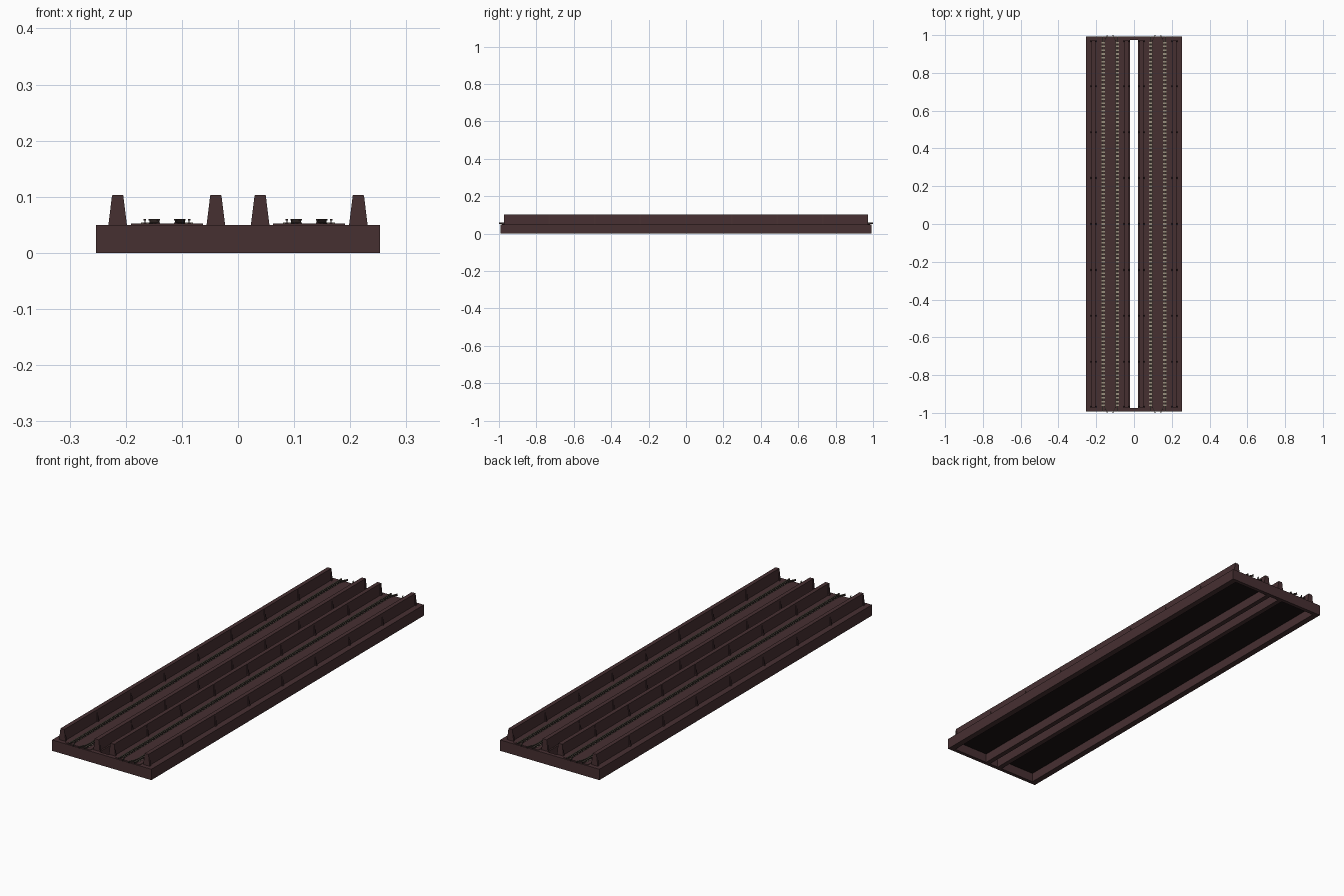
import bpy, bmesh, math
from mathutils import Vector

if "Cube" in bpy.data.objects:
    bpy.data.objects.remove(bpy.data.objects["Cube"])


def material(name, rgb):
    m = bpy.data.materials.new(name)
    m.diffuse_color = (*rgb, 1)
    m.use_nodes = True
    m.node_tree.nodes["Principled BSDF"].inputs["Base Color"].default_value = m.diffuse_color
    return m


BROWN = material("red_brown_steel", (0.062, 0.029, 0.031))
DARK = material("dark_underside", (0.010, 0.006, 0.006))
RUST = material("dark_rail", (0.035, 0.024, 0.021))
BEIGE = material("pale_beige", (0.32, 0.28, 0.21))

TRACK = 0.1265               # track centre distance from the middle
HALF_W, HALF_L, DECK_Z = 0.253, 0.992, 0.05


def finish(bm, name, *mats):
    bmesh.ops.recalc_face_normals(bm, faces=bm.faces)
    me = bpy.data.meshes.new(name)
    bm.to_mesh(me)
    bm.free()
    for m in mats:
        me.materials.append(m)
    ob = bpy.data.objects.new(name, me)
    bpy.context.collection.objects.link(ob)
    return ob


def add_box(bm, x0, x1, y0, y1, z0, z1):
    vs = bmesh.ops.create_cube(bm, size=1)["verts"]
    for v in vs:
        v.co = Vector((x1 if v.co.x > 0 else x0,
                       y1 if v.co.y > 0 else y0,
                       z1 if v.co.z > 0 else z0))


def add_sweep(bm, section, path):
    """Sweep a closed x-z section along (x, y) path points."""
    rings = [[bm.verts.new((px + x, py, z)) for x, z in section] for px, py in path]
    n = len(section)
    for a, b in zip(rings, rings[1:]):
        for i in range(n):
            bm.faces.new((a[i], a[(i + 1) % n], b[(i + 1) % n], b[i]))
    bm.faces.new(rings[0])
    bm.faces.new(rings[-1])


def trapezoid(half_bottom, half_top, z0, z1):
    return [(-half_bottom, z0), (half_bottom, z0), (half_top, z1), (-half_top, z1)]


# Base girders: outer and inner long beams, plus the end beams
bm = bmesh.new()
for s in (-1, 1):
    for a, b in ((0.0225, 0.045), (0.225, HALF_W)):
        x0, x1 = sorted((s * a, s * b))
        add_box(bm, x0, x1, -0.975, 0.975, 0, DECK_Z)
    y0, y1 = sorted((s * 0.975, s * HALF_L))
    add_box(bm, -HALF_W, HALF_W, y0, y1, 0, DECK_Z)
finish(bm, "base_frame", BROWN)

# Deck plates, dark on the underside
bm = bmesh.new()
for s in (-1, 1):
    x0, x1 = sorted((s * 0.045, s * 0.225))
    add_box(bm, x0, x1, -0.975, 0.975, 0.042, DECK_Z)
bmesh.ops.recalc_face_normals(bm, faces=bm.faces)
for f in bm.faces:
    f.material_index = 1 if f.normal.z < -0.5 else 0
finish(bm, "deck_plate", BROWN, DARK)

# Slightly raised track beds
bm = bmesh.new()
for s in (-1, 1):
    add_box(bm, s * TRACK - 0.064, s * TRACK + 0.064, -0.985, 0.985, DECK_Z, 0.052)
finish(bm, "track_bed", BROWN)

# Four parapet walls, each with tapered ribs
walls, ribs = bmesh.new(), bmesh.new()
for x in (-0.2145, -0.0395, 0.0395, 0.2145):
    add_sweep(walls, trapezoid(0.0105, 0.0095, DECK_Z, 0.103), [(x, -0.972), (x, 0.972)])
    for i in range(-3, 4):
        y = i * 0.2435
        add_sweep(ribs, trapezoid(0.0165, 0.0100, DECK_Z, 0.1025),
                  [(x, y - 0.004), (x, y + 0.004)])
    for y in (-0.968, 0.968):
        add_sweep(ribs, trapezoid(0.0165, 0.0100, DECK_Z, 0.1025),
                  [(x, y - 0.004), (x, y + 0.004)])
finish(walls, "parapet_wall", BROWN)
finish(ribs, "parapet_rib", BROWN)


def rail_section(w):
    """I-shaped rail with a foot, web and head."""
    right = [(w, 0.052), (w, 0.0535), (w * 0.3, 0.0545),
             (w * 0.3, 0.0575), (w * 0.8, 0.058), (w * 0.8, 0.060)]
    return right + [(-x, z) for x, z in reversed(right)]


# Running rails with pale tops, and check rails bending inward at the ends
running, check = bmesh.new(), bmesh.new()
bend = [(0.031, 0.955), (0.029, 0.968), (0.024, 0.980), (0.018, 0.991), (0.0145, 1.0)]
for t in (-TRACK, TRACK):
    for s in (-1, 1):
        x = t + s * 0.0395
        add_sweep(running, rail_section(0.0028), [(x, -HALF_L), (x, HALF_L)])
        path = [(t + s * o, -y) for o, y in reversed(bend)]
        path += [(t + s * o, y) for o, y in bend]
        add_sweep(check, rail_section(0.0022), path)
for bm, name in ((running, "running_rail"), (check, "check_rail")):
    bmesh.ops.recalc_face_normals(bm, faces=bm.faces)
    for f in bm.faces:
        top = f.normal.z > 0.9 and f.calc_center_median().z > 0.0595
        f.material_index = 1 if top else 0
    finish(bm, name, RUST, BEIGE)

# Rail fasteners: a row of small pale clips under every rail pair
bm = bmesh.new()
for t in (-TRACK, TRACK):
    for s in (-1, 1):
        x = t + s * 0.037
        for i in range(-48, 49):
            y = i * 0.02
            add_box(bm, x - 0.009, x + 0.009, y - 0.004, y + 0.004, 0.052, 0.0542)
finish(bm, "rail_fastener", BEIGE)
